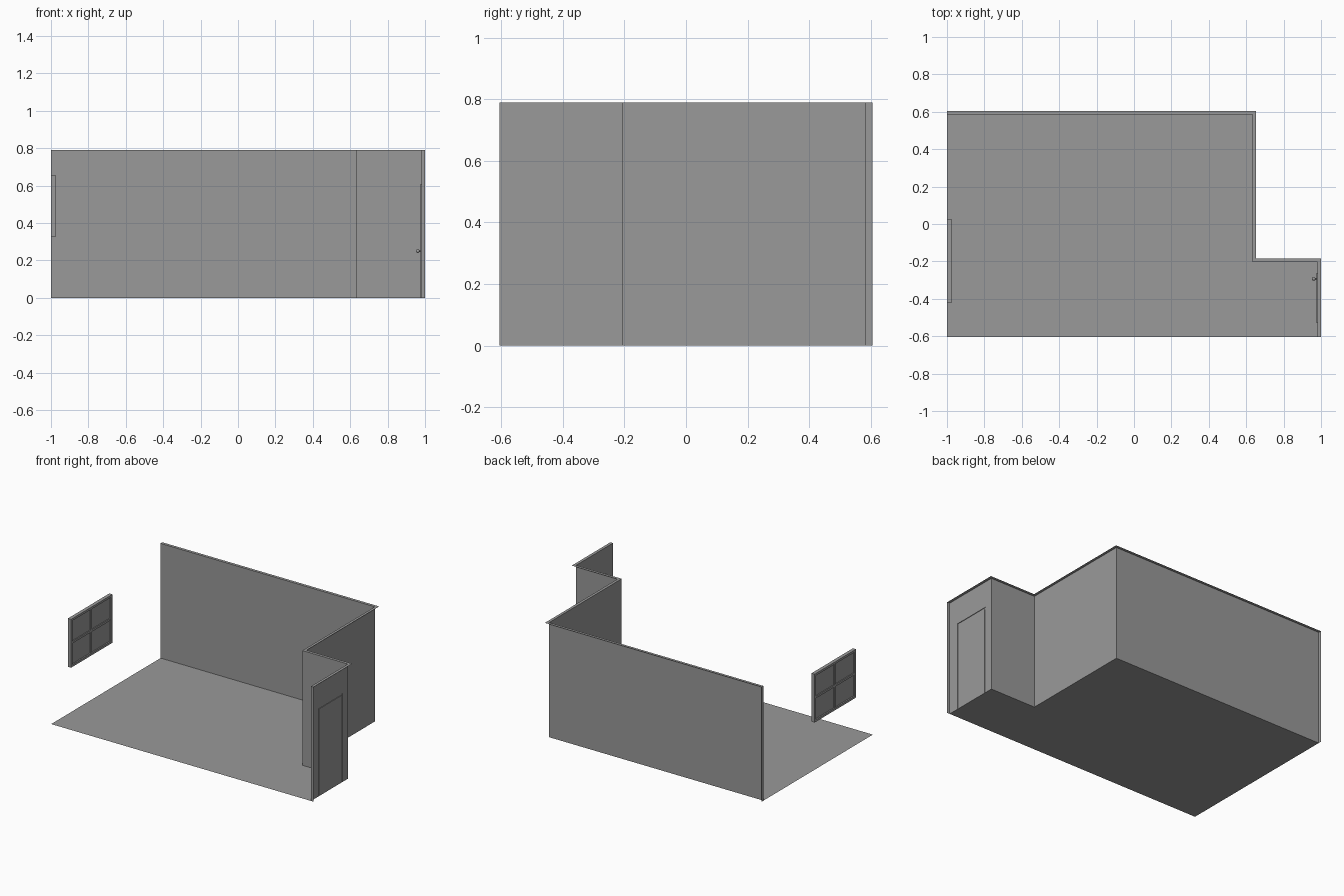
import bpy, bmesh

if "Cube" in bpy.data.objects:
    bpy.data.objects.remove(bpy.data.objects["Cube"])

H = 0.79
INNER = [(-1, .585), (.633, .585), (.633, -.204), (.98, -.204), (.98, -.605)]
OUTER = [(-1, .605), (.652, .605), (.652, -.184), (1, -.184), (1, -.605)]

GREY = bpy.data.materials.new("grey")
GREY.diffuse_color = (.32, .32, .32, 1)
GREY.use_nodes = True
GREY.node_tree.nodes["Principled BSDF"].inputs["Base Color"].default_value = GREY.diffuse_color


def finish(name, bm):
    me = bpy.data.meshes.new(name)
    bm.to_mesh(me)
    bm.free()
    me.materials.append(GREY)
    ob = bpy.data.objects.new(name, me)
    bpy.context.collection.objects.link(ob)


def make(name, faces):
    """Mesh object from a list of polygons, welded at shared corners."""
    bm = bmesh.new()
    for f in faces:
        bm.faces.new([bm.verts.new(p) for p in f])
    bmesh.ops.remove_doubles(bm, verts=bm.verts[:], dist=1e-5)
    finish(name, bm)


def box(name, lo, hi):
    bm = bmesh.new()
    bmesh.ops.create_cube(bm, size=1)
    for v in bm.verts:
        v.co = [l + (h - l) * (c + .5) for l, h, c in zip(lo, hi, v.co)]
    finish(name, bm)


def upright(a, b, z0=0, z1=H):
    return [(*a, z0), (*a, z1), (*b, z1), (*b, z0)]


# L-shaped floor
make("floor", [[(x, y, 0) for x, y in [(-1, -.605)] + INNER[::-1]]])

# inward-facing walls, the last one split around the door opening
D0, D1, DH, WX = -.53, -.262, .61, .98
walls = [upright(INNER[i], INNER[i + 1]) for i in range(3)]
ys = [-.204, D1, D0, -.605]
for i in range(3):
    a, b = (WX, ys[i]), (WX, ys[i + 1])
    walls.append(upright(a, b, DH, H))
    if i != 1:
        walls.append(upright(a, b, 0, DH))
make("walls", walls)

# top rim and the end strips showing wall thickness
rim = [[(*INNER[i], H), (*OUTER[i], H), (*OUTER[i + 1], H), (*INNER[i + 1], H)]
       for i in range(4)]
rim.append(upright(OUTER[0], INNER[0]))
rim.append(upright(INNER[4], OUTER[4]))
make("wall_rim", rim)


# door: raised trim channel around a flush panel
def arch(x, inset):
    a, b, t = D1 - inset, D0 + inset, DH - inset
    return [(x, a, 0), (x, a, t), (x, b, t), (x, b, 0)]


loops = [arch(WX, 0), arch(WX - .004, 0), arch(WX - .004, .01), arch(WX, .01)]
trim = [[p[i], p[i + 1], q[i + 1], q[i]]
        for p, q in zip(loops, loops[1:]) for i in range(3)]
make("door_trim", trim)
make("door_panel", [loops[-1]])

# door knob with a short stem
KY, KZ = -.293, .25
bpy.ops.mesh.primitive_cylinder_add(vertices=12, radius=.004, depth=.014,
                                    location=(.972, KY, KZ), rotation=(0, 1.5708, 0))
bpy.context.object.name = "knob_stem"
bpy.context.object.data.materials.append(GREY)
bpy.ops.mesh.primitive_uv_sphere_add(segments=16, ring_count=8, radius=.01,
                                     location=(.961, KY, KZ))
bpy.context.object.name = "door_knob"
bpy.context.object.data.materials.append(GREY)
bpy.ops.object.shade_smooth_by_angle()

# window: frame, cross bars and recessed glass
Y0, Y1, Z0, Z1, W = -.423, .028, .325, .658, .015
XA, XB = -1, -.976
for n, z in (("bottom", Z0), ("top", Z1 - W)):
    box("window_frame_" + n, (XA, Y0, z), (XB, Y1, z + W))
for n, y in (("front", Y0), ("back", Y1 - W)):
    box("window_frame_" + n, (XA, y, Z0 + W), (XB, y + W, Z1 - W))
ym, zm, h = (Y0 + Y1) / 2, (Z0 + Z1) / 2, W / 2
box("window_bar_upright", (XA + .003, ym - h, Z0 + W), (XB - .003, ym + h, Z1 - W))
for n, a, b in (("front", Y0 + W, ym - h), ("back", ym + h, Y1 - W)):
    box("window_bar_" + n, (XA + .003, a, zm - h), (XB - .003, b, zm + h))
box("window_glass", (-.991, Y0 + W, Z0 + W), (-.985, Y1 - W, Z1 - W))
